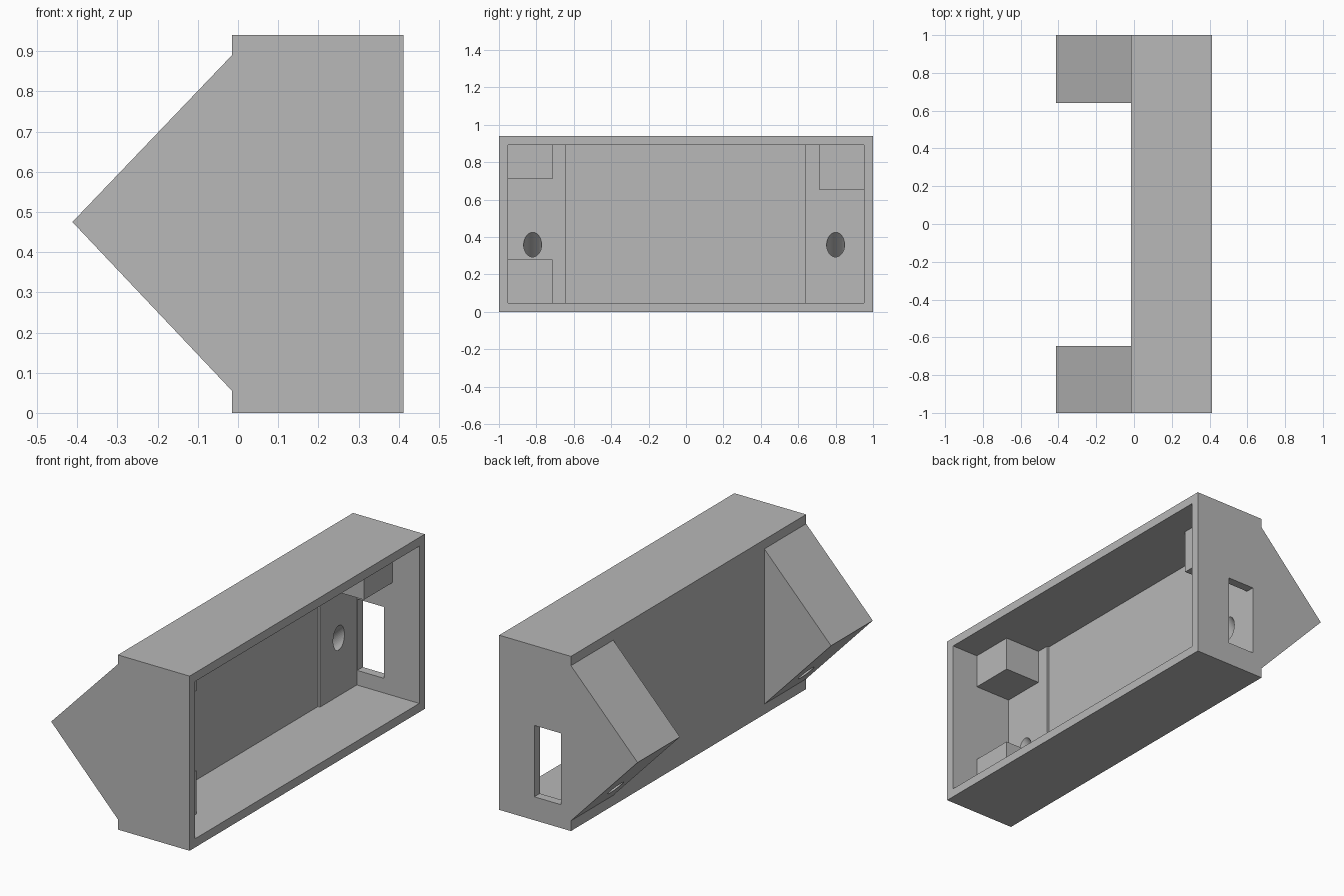
import bpy
import bmesh
import math
from mathutils import Matrix, Vector

default = bpy.data.objects.get("Cube")
if default:
    bpy.data.objects.remove(default, do_unlink=True)

grey = bpy.data.materials.new("plain grey")
grey.use_nodes = True
COLOUR = (0.48, 0.48, 0.48, 1)
grey.diffuse_color = COLOUR
grey.node_tree.nodes["Principled BSDF"].inputs["Base Color"].default_value = COLOUR


def finish(name, bm):
    bmesh.ops.recalc_face_normals(bm, faces=bm.faces)
    mesh = bpy.data.meshes.new(name)
    bm.to_mesh(mesh)
    bm.free()
    mesh.materials.append(grey)
    obj = bpy.data.objects.new(name, mesh)
    bpy.context.collection.objects.link(obj)
    return obj


def box(name, x, y, z):
    bm = bmesh.new()
    size = Matrix.Diagonal((x[1] - x[0], y[1] - y[0], z[1] - z[0], 1))
    centre = Vector((sum(x) / 2, sum(y) / 2, sum(z) / 2))
    bmesh.ops.create_cube(bm, size=1, matrix=Matrix.Translation(centre) @ size)
    return finish(name, bm)


def prism(name, profile, y):
    bm = bmesh.new()
    face = bm.faces.new([bm.verts.new((px, y[0], pz)) for px, pz in profile])
    new = bmesh.ops.extrude_face_region(bm, geom=[face])["geom"]
    verts = [v for v in new if isinstance(v, bmesh.types.BMVert)]
    bmesh.ops.translate(bm, verts=verts, vec=(0, y[1] - y[0], 0))
    return finish(name, bm)


def cylinder(name, centre, axis, radius, depth):
    bm = bmesh.new()
    turn = Vector(axis).to_track_quat("Z", "Y").to_matrix().to_4x4()
    bmesh.ops.create_cone(bm, cap_ends=True, segments=40, radius1=radius, radius2=radius,
                          depth=depth, matrix=Matrix.Translation(centre) @ turn)
    return finish(name, bm)


def cut(obj, cutters):
    bpy.context.view_layer.objects.active = obj
    for cutter in cutters:
        cutter.hide_render = True
        mod = obj.modifiers.new("cut", "BOOLEAN")
        mod.operation = "DIFFERENCE"
        mod.solver = "EXACT"
        mod.object = cutter
        bpy.ops.object.modifier_apply(modifier=mod.name)


BACK, FRONT, TOP, WALL = -0.015, 0.412, 0.94, 0.047
INNER = 1 - WALL
CEILING = TOP - WALL
FLOOR_X, PAD_X, BLOCK_X = 0.028, 0.04, 0.253

# Open housing with a cable window in one end wall
housing = box("housing", (BACK, FRONT), (-1, 1), (0, TOP))
cavity = box("cavity_cutter", (FLOOR_X, 0.6), (-INNER, INNER), (WALL, CEILING))
window = box("window_cutter", (0.043, 0.203), (0.9, 1.1), (0.126, 0.51))

# Wedge-shaped feet behind each end, with thin pads inside
profile = [(BACK, 0.055), (-0.412, 0.475), (BACK, 0.89)]
ends = {"right": (-1, -0.645, -0.82), "left": (1, 0.64, 0.80)}
holes, drilled = [], []
for side, (outer, inner, hole_y) in ends.items():
    wall = math.copysign(INNER, outer)
    drilled.append(prism(side + "_wedge", profile, sorted((outer, inner))))
    drilled.append(box(side + "_pad", (FLOOR_X, PAD_X), sorted((wall, inner)), (WALL, CEILING)))
    holes.append(cylinder(side + "_hole_cutter", (-0.05, hole_y, 0.275), (0.42, 0, 0.395), 0.048, 0.6))

# Slanted screw holes through feet, pads and back wall
cut(housing, [cavity, window] + holes)
for i, part in enumerate(drilled):
    cut(part, [holes[i // 2]])
for helper in [cavity, window] + holes:
    bpy.data.objects.remove(helper, do_unlink=True)

# Corner blocks inside
box("upper_right_block", (FLOOR_X, BLOCK_X), (-INNER, -0.715), (0.71, CEILING))
box("lower_right_block", (FLOOR_X, BLOCK_X), (-INNER, -0.715), (WALL, 0.28))
box("upper_left_block", (FLOOR_X, BLOCK_X), (0.71, INNER), (0.655, CEILING))
